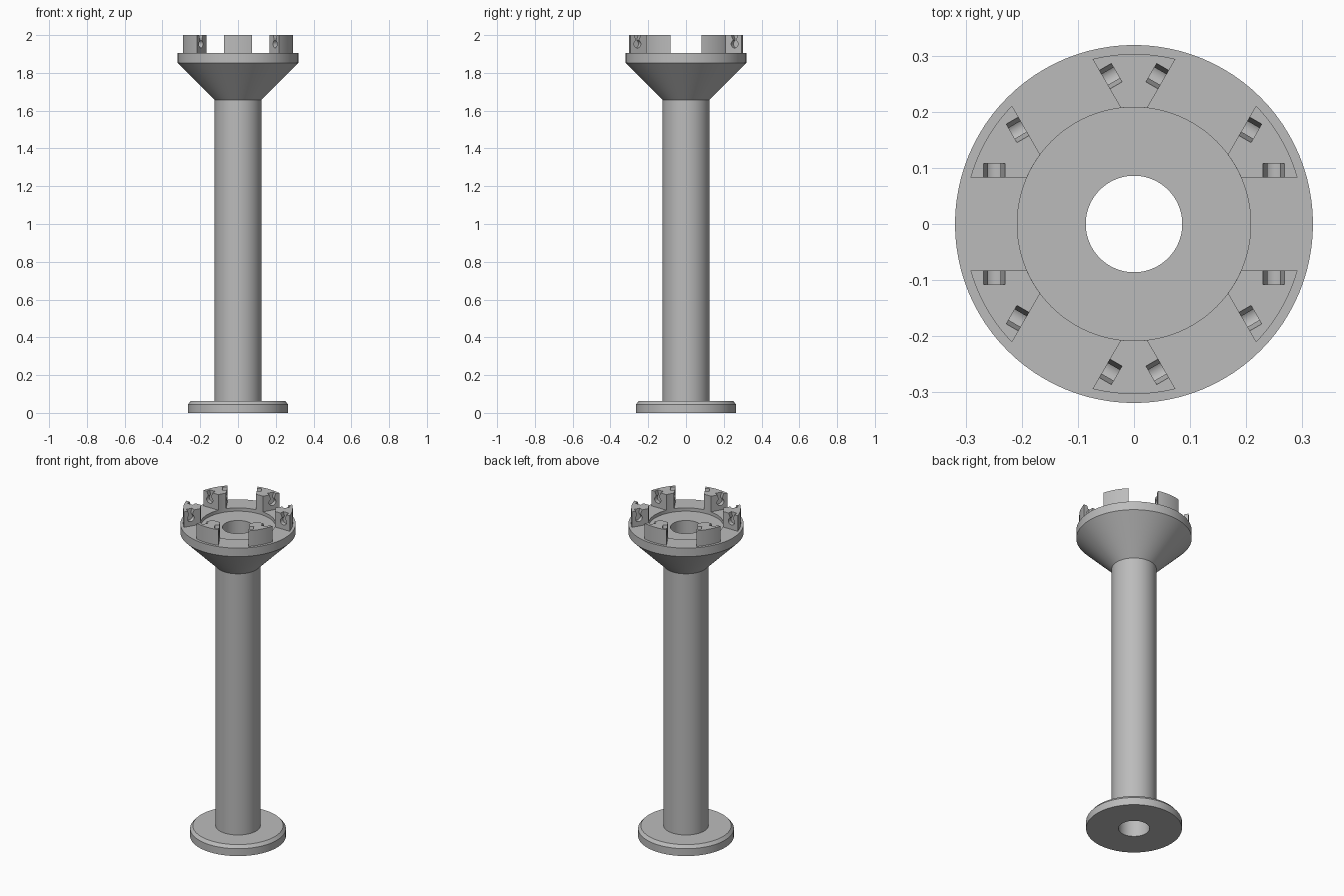
import bpy, bmesh
from math import asin, sin, cos, pi, radians
from mathutils import Matrix, Vector

if "Cube" in bpy.data.objects:
    bpy.data.objects.remove(bpy.data.objects["Cube"], do_unlink=True)

grey = bpy.data.materials.new("plain grey")
grey.use_nodes = True
grey.diffuse_color = (0.5, 0.5, 0.5, 1)
grey.node_tree.nodes["Principled BSDF"].inputs["Base Color"].default_value = (0.5, 0.5, 0.5, 1)

BORE, RIM_Z, TOP_Z = 0.086, 1.905, 2.0
LUG_IN, LUG_OUT, SLOT = 0.208, 0.303, 0.083


def finish(name, bm, smooth=True):
    bmesh.ops.recalc_face_normals(bm, faces=bm.faces)
    mesh = bpy.data.meshes.new(name)
    bm.to_mesh(mesh)
    bm.free()
    mesh.materials.append(grey)
    obj = bpy.data.objects.new(name, mesh)
    bpy.context.collection.objects.link(obj)
    if smooth:
        smooth_sharp(obj)
    return obj


def smooth_sharp(obj):
    bpy.ops.object.select_all(action='DESELECT')
    obj.select_set(True)
    bpy.context.view_layer.objects.active = obj
    bpy.ops.object.shade_smooth_by_angle(angle=radians(30))


def lathe(name, profile, steps=96):
    bm = bmesh.new()
    verts = [bm.verts.new((r, 0, z)) for r, z in profile]
    edges = [bm.edges.new((v, verts[(i + 1) % len(verts)])) for i, v in enumerate(verts)]
    bmesh.ops.spin(bm, geom=verts + edges, cent=(0, 0, 0), axis=(0, 0, 1),
                   angle=2 * pi, steps=steps, use_merge=True)
    bmesh.ops.remove_doubles(bm, verts=bm.verts, dist=1e-5)
    return finish(name, bm)


def prism(bm, points, offset):
    """Extrude a closed outline along offset."""
    face = bm.faces.new([bm.verts.new(p) for p in points])
    new = bmesh.ops.extrude_face_region(bm, geom=[face])["geom"]
    bmesh.ops.translate(bm, vec=offset, verts=[g for g in new if isinstance(g, bmesh.types.BMVert)])


# Hollow column with foot flange, flared head and shallow recess
lathe("column", [
    (BORE, 0), (0.265, 0), (0.265, 0.045), (0.25, 0.063), (0.124, 0.063),
    (0.124, 1.657), (0.319, 1.853), (0.319, RIM_Z), (LUG_IN, RIM_Z),
    (LUG_IN, RIM_Z - 0.02), (BORE, RIM_Z - 0.02)])


# Lug outline: ring sector whose sides run parallel to the slots
def arc(r, n=12):
    a = asin(SLOT / r)
    return [(r * cos(t), r * sin(t), RIM_Z)
            for t in (a + (pi / 3 - 2 * a) * i / n for i in range(n + 1))]


# Snap-fit pocket outline: round seat, narrow neck, flared mouth
def pocket_outline(x=0.249, z=1.953, r=0.021):
    pts = [(0.019, TOP_Z + 0.01), (0.019, TOP_Z - 0.002), (0.011, TOP_Z - 0.022)]
    start = radians(58)
    for i in range(21):
        t = start - (pi + 2 * start) * i / 20
        pts.append((r * cos(t), z + r * sin(t)))
    pts += [(-px, pz) for px, pz in reversed(pts[:3])]
    return [Vector((x + px, SLOT - 0.01, pz)) for px, pz in pts]


# One cutter holds the pockets on both sides of a lug
mirror = Matrix.Rotation(pi / 3, 4, 'Z') @ Matrix.Scale(-1, 4, (0, 1, 0))
depth = Vector((0, 0.035, 0))
for k in range(6):
    turn = Matrix.Rotation(k * pi / 3, 4, 'Z')
    bm = bmesh.new()
    prism(bm, arc(LUG_IN) + arc(LUG_OUT)[::-1], (0, 0, TOP_Z - RIM_Z))
    bm.transform(turn)
    lug = finish(f"lug_{k + 1}", bm, smooth=False)

    bm = bmesh.new()
    outline = pocket_outline()
    prism(bm, outline, depth)
    prism(bm, [mirror @ p for p in outline], mirror.to_3x3() @ depth)
    bm.transform(turn)
    cutter = finish(f"pocket_cutter_{k + 1}", bm, smooth=False)
    cutter.hide_render = True

    mod = lug.modifiers.new("pockets", 'BOOLEAN')
    mod.operation, mod.solver, mod.object = 'DIFFERENCE', 'EXACT', cutter
    bpy.ops.object.select_all(action='DESELECT')
    lug.select_set(True)
    bpy.context.view_layer.objects.active = lug
    bpy.ops.object.modifier_apply(modifier=mod.name)
    bpy.data.objects.remove(cutter, do_unlink=True)
    smooth_sharp(lug)
